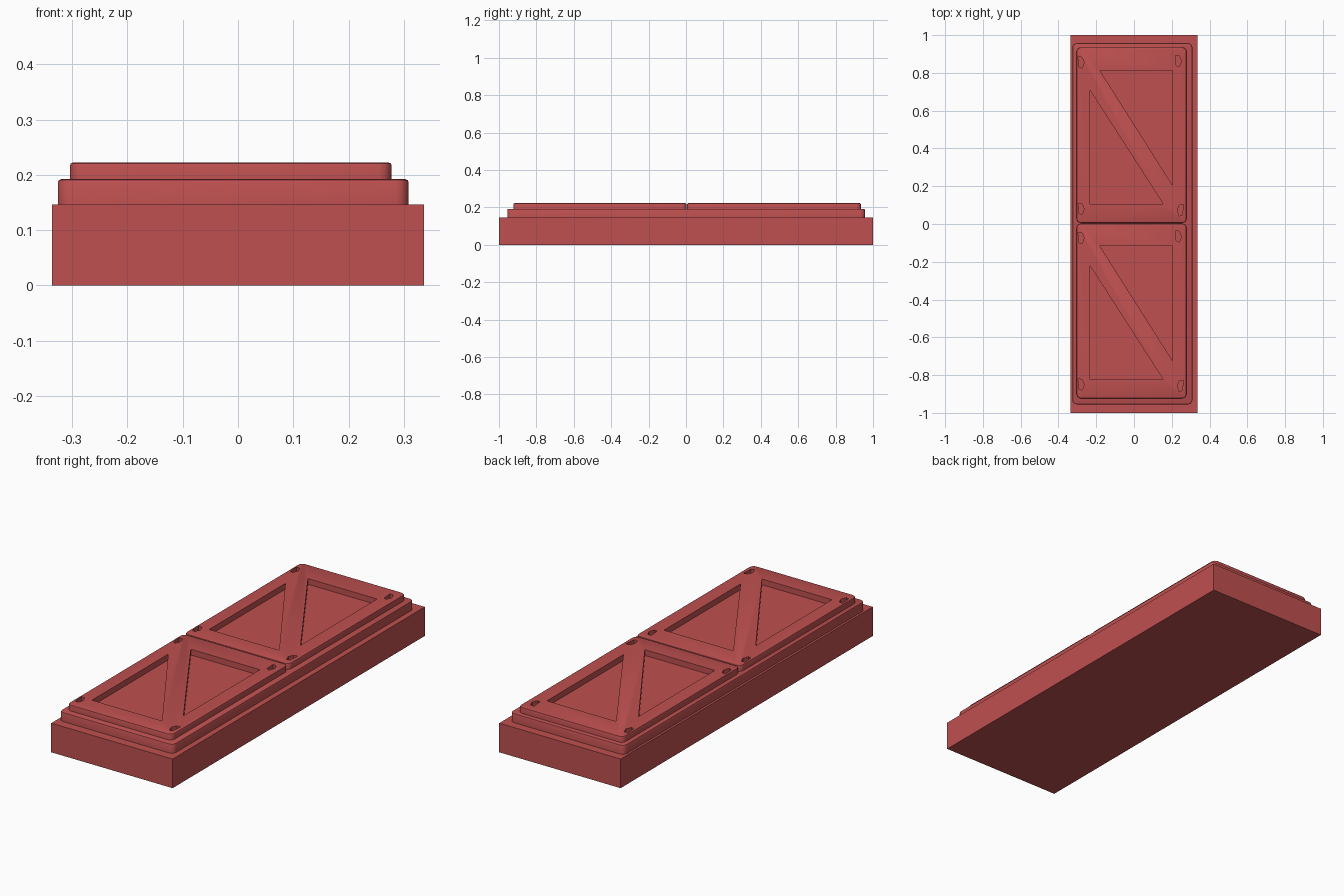
import bpy, bmesh

if "Cube" in bpy.data.objects:
    bpy.data.objects.remove(bpy.data.objects["Cube"])

red = bpy.data.materials.new("red_plastic")
red.diffuse_color = (0.52, 0.08, 0.08, 1)
red.use_nodes = True
red.node_tree.nodes["Principled BSDF"].inputs["Base Color"].default_value = red.diffuse_color


def prism(name, points, z0, z1, corner=0.0, rim=0.0):
    """Extrude an outline upward, round its upright corners, then soften the top rim."""
    bm = bmesh.new()
    low = bm.faces.new([bm.verts.new((x, y, z0)) for x, y in points])
    grown = bmesh.ops.extrude_face_region(bm, geom=[low], use_keep_orig=True)["geom"]
    for v in grown:
        if isinstance(v, bmesh.types.BMVert):
            v.co.z = z1
    bmesh.ops.recalc_face_normals(bm, faces=bm.faces)
    if corner:
        upright = [e for e in bm.edges if abs(e.verts[0].co.z - e.verts[1].co.z) > 1e-4]
        bmesh.ops.bevel(bm, geom=upright, offset=corner, segments=4, profile=0.5, affect='EDGES')
    if rim:
        top = [e for e in bm.edges if all(abs(v.co.z - z1) < 1e-5 for v in e.verts)]
        bmesh.ops.bevel(bm, geom=top, offset=rim, segments=2, profile=0.5, affect='EDGES')
    bmesh.ops.recalc_face_normals(bm, faces=bm.faces)
    mesh = bpy.data.meshes.new(name)
    bm.to_mesh(mesh)
    bm.free()
    ob = bpy.data.objects.new(name, mesh)
    bpy.context.collection.objects.link(ob)
    mesh.materials.append(red)
    return ob


def rect(x0, x1, y0, y1):
    return [(x0, y0), (x1, y0), (x1, y1), (x0, y1)]


def cut(target, cutter):
    """Subtract the cutter, apply, and remove it."""
    mod = target.modifiers.new("cut", 'BOOLEAN')
    mod.operation, mod.solver, mod.object = 'DIFFERENCE', 'EXACT', cutter
    bpy.context.view_layer.objects.active = target
    bpy.ops.object.modifier_apply(modifier=mod.name)
    bpy.data.objects.remove(cutter, do_unlink=True)


# Plain block and the raised step on it
prism("base_block", rect(-0.337, 0.337, -1, 1), 0, 0.146)
prism("raised_step", rect(-0.326, 0.309, -0.955, 0.957), 0.142, 0.192, 0.024, 0.006)

# Triangular windows and corner pockets, given for the rear panel
windows = [
    [(-0.18, 0.812), (0.204, 0.812), (0.204, 0.205)],
    [(-0.234, 0.71), (-0.234, 0.105), (0.155, 0.105)],
]
pocket = [(-0.015, 0.03), (0.006, 0.027), (0.017, 0.0), (0.006, -0.03), (-0.010, -0.024)]
pocket_spots = [(-0.281, 0.855, 1), (0.234, 0.863, 1), (-0.281, 0.079, 1), (0.246, 0.072, -1)]

# Two framed panels, the front one a copy of the rear shifted along y
for label, dy in (("rear", 0.0), ("front", -0.929)):
    panel = prism(label + "_panel", rect(-0.304, 0.278, 0.006 + dy, 0.935 - (0.004 if dy else 0) + dy),
                  0.188, 0.222, 0.024, 0.005)
    for tri in windows:
        cut(panel, prism("cutter", [(x, y + dy) for x, y in tri], 0.193, 0.26))
    for px, py, s in pocket_spots:
        cut(panel, prism("cutter", [(px + s * x, py + y + dy) for x, y in pocket], 0.197, 0.26))

# Smooth the rounded corners, keep real edges crisp
for ob in bpy.context.collection.objects:
    bpy.ops.object.select_all(action='DESELECT')
    ob.select_set(True)
    bpy.context.view_layer.objects.active = ob
    bpy.ops.object.shade_smooth_by_angle()
